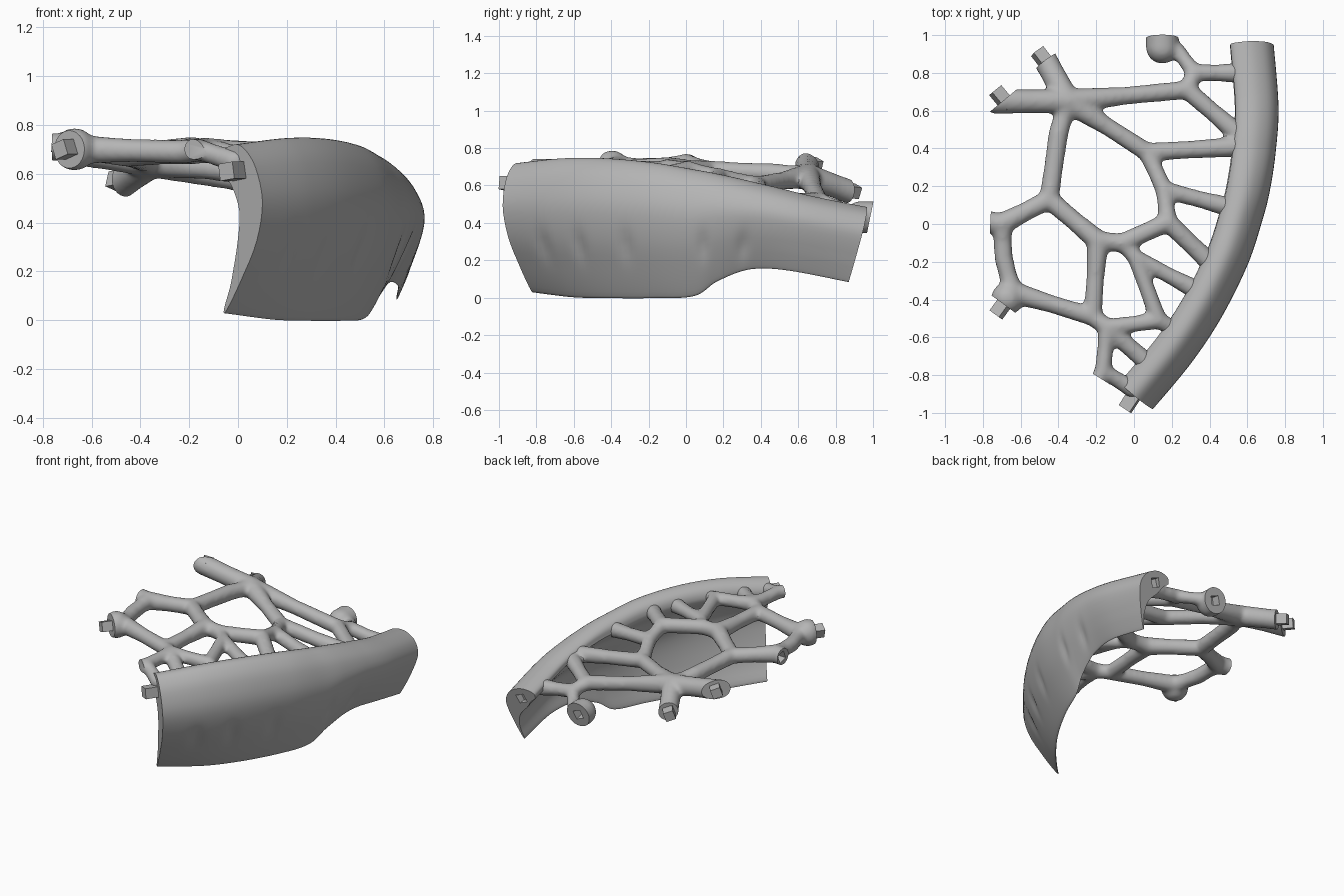
import bpy, bmesh, math
from mathutils import Vector, Matrix

cube = bpy.data.objects.get("Cube")
if cube:
    bpy.data.objects.remove(cube, do_unlink=True)

grey = bpy.data.materials.new("matte grey")
grey.use_nodes = True
grey.diffuse_color = (0.46, 0.46, 0.46, 1)
grey.node_tree.nodes["Principled BSDF"].inputs["Base Color"].default_value = (0.46, 0.46, 0.46, 1)


def finish(bm, name):
    bmesh.ops.recalc_face_normals(bm, faces=bm.faces)
    me = bpy.data.meshes.new(name)
    bm.to_mesh(me)
    bm.free()
    me.materials.append(grey)
    ob = bpy.data.objects.new(name, me)
    bpy.context.collection.objects.link(ob)
    return ob


def select(ob):
    bpy.ops.object.select_all(action='DESELECT')
    ob.select_set(True)
    bpy.context.view_layer.objects.active = ob


def apply(ob, kind, **settings):
    mod = ob.modifiers.new(kind.lower(), kind)
    for key, value in settings.items():
        setattr(mod, key, value)
    select(ob)
    bpy.ops.object.modifier_apply(modifier=mod.name)


def smooth(ob):
    select(ob)
    bpy.ops.object.shade_smooth_by_angle(angle=math.radians(35))


def block(name, center, axis, width, length, roll=0.35):
    """Square bar whose long side follows axis."""
    turn = Vector(axis).to_track_quat('Z', 'Y').to_matrix().to_4x4()
    bm = bmesh.new()
    bmesh.ops.create_cube(bm, size=1, matrix=Matrix.Translation(center) @ turn
                          @ Matrix.Rotation(roll, 4, 'Z')
                          @ Matrix.Diagonal((width, width, length, 1)))
    return finish(bm, name)


def cut(ob, center, axis, width, length, roll=0.35):
    cutter = block("cutter", center, axis, width, length, roll)
    cutter.hide_render = True
    apply(ob, 'BOOLEAN', object=cutter, operation='DIFFERENCE', solver='EXACT')
    bpy.data.objects.remove(cutter, do_unlink=True)


def spline(points, s, closed=False):
    """Catmull-Rom point at s in 0..1."""
    n = len(points)
    f = s * (n if closed else n - 1)
    i = int(f) if closed else min(int(f), n - 2)
    t = f - i
    pick = lambda k: Vector(points[k % n] if closed else points[max(0, min(n - 1, k))])
    a, b, c, d = (pick(i + k) for k in (-1, 0, 1, 2))
    return 0.5 * (2 * b + (c - a) * t + (2 * a - 5 * b + 4 * c - d) * t * t
                  + (3 * b - a - 3 * c + d) * t ** 3)


# Curved shell: stations hold outer x, outer y, top z, bottom z
stations = [(0.10, -0.98, 0.72, 0.04), (0.30, -0.74, 0.745, 0.015), (0.46, -0.50, 0.745, 0.01),
            (0.60, -0.22, 0.72, 0.01), (0.68, 0.02, 0.68, 0.02), (0.72, 0.18, 0.65, 0.10),
            (0.75, 0.38, 0.605, 0.16), (0.765, 0.62, 0.55, 0.15), (0.74, 0.945, 0.485, 0.09)]
# Cross-section: inward distance, fraction of height
section = [(0.165, 0), (0.10, 0.18), (0.03, 0.42), (0, 0.66), (0.03, 0.86), (0.085, 0.97),
           (0.14, 1), (0.20, 0.96), (0.215, 0.87), (0.15, 0.75), (0.11, 0.6),
           (0.115, 0.42), (0.14, 0.18), (0.175, 0.01)]
dents = (-0.80, -0.60, -0.34, 0.09, 0.32)
LONG, ROUND = 90, 56
bm = bmesh.new()
rings = []
for i in range(LONG + 1):
    u = i / LONG
    x, y, top, low = spline(stations, u)
    ahead = spline(stations, min(1, u + 0.01)) - spline(stations, max(0, u - 0.01))
    along = Vector((ahead[0], ahead[1], 0)).normalized()
    inward = Vector((-along.y, along.x, 0))
    curl = 1.27 - 0.72 * u  # lower edge tucks in more at the front
    ring = []
    for j in range(ROUND):
        d, t = spline(section, j / ROUND, True)
        z = low + t * (top - low)
        d *= 1 + 0.12 * u * t + (curl - 1) * max(0, min(1, 1.3 * (1 - t)))
        if 0 < j < ROUND * 0.3:  # shallow finger dents
            d += sum(0.014 * math.exp(-((y - c) / 0.035) ** 2 - ((z - 0.28) / 0.07) ** 2) for c in dents)
        elif j > ROUND * 0.57:  # inside of the rim thickens towards the back
            d += 0.055 * min(1, 1.4 * u) * math.exp(-((t - 0.66) / 0.16) ** 2)
        p = Vector((x, y, z)) + inward * d + along * (0.13 * u - 0.03) * (t - 0.66)
        ring.append(bm.verts.new(p))
    rings.append(ring)
for a, b in zip(rings, rings[1:]):
    for j in range(ROUND):
        k = (j + 1) % ROUND
        bm.faces.new((a[j], a[k], b[k], b[j]))
bm.faces.new(rings[0])
bm.faces.new(rings[-1])
shell = finish(bm, "curved_shell")
cut(shell, (0.62, 0.97, 0.40), (0.14, 0.97, -0.2), 0.06, 0.12)
smooth(shell)
block("shell_peg", (-0.015, -0.93, 0.61), (-0.55, -0.83, 0), 0.07, 0.12, 0.15)

# Branching web: nodes hold position and radius
nodes = {
    "hub": (-0.35, 0.65, 0.65, 0.067), "hub_low": (-0.40, 0.48, 0.665, 0.053),
    "waist": (-0.45, 0.13, 0.68, 0.053), "elbow": (-0.70, 0.00, 0.71, 0.06),
    "elbow_end": (-0.82, 0.02, 0.71, 0.068), "elbow_low": (-0.69, -0.18, 0.70, 0.05),
    "ball": (-0.645, -0.36, 0.70, 0.06), "corner": (-0.22, -0.49, 0.69, 0.05),
    "mid": (-0.19, -0.09, 0.695, 0.058), "inner": (-0.06, -0.10, 0.69, 0.052),
    "split": (0.01, -0.18, 0.69, 0.045),
    "fork": (0.18, 0.01, 0.68, 0.052), "rise": (0.16, 0.18, 0.645, 0.047),
    "bend": (0.07, 0.38, 0.60, 0.05), "far": (0.28, 0.71, 0.515, 0.05),
    "far_up": (0.32, 0.80, 0.48, 0.047), "cup_neck": (0.23, 0.92, 0.44, 0.042),
    "cup": (0.16, 0.94, 0.43, 0.06),
    "front": (-0.14, -0.55, 0.70, 0.05), "front_side": (0.13, -0.51, 0.685, 0.046),
    "front_end": (-0.21, -0.86, 0.70, 0.05), "front_in": (-0.165, -0.78, 0.70, 0.045),
    "left_end": (-0.73, 0.65, 0.71, 0.068), "back_end": (-0.52, 0.96, 0.535, 0.068),
    "rim_a": (0.56, 0.80, 0.445, 0.056), "rim_b": (0.56, 0.47, 0.515, 0.056),
    "rim_c": (0.56, 0.41, 0.53, 0.056), "rim_d": (0.54, 0.08, 0.59, 0.056),
    "rim_e": (0.44, -0.24, 0.63, 0.056), "rim_f": (0.37, -0.37, 0.64, 0.056),
    "rim_g": (0.24, -0.57, 0.645, 0.056), "rim_h": (0.10, -0.76, 0.645, 0.054),
    "rim_i": (-0.01, -0.87, 0.65, 0.05),
}
chains = ["left_end hub hub_low waist elbow elbow_end", "back_end hub far rim_b", "hub bend rim_c",
          "far far_up rim_a", "far_up cup_neck cup", "elbow elbow_low ball corner mid waist",
          "corner front front_side rim_g", "front front_in front_end", "front rim_h",
          "front_in rim_i", "mid inner fork rise bend", "fork rim_e", "rise rim_d",
          "inner split rim_f", "split front_side"]
bm = bmesh.new()


def limb(a, b, ra, rb):
    axis = b - a
    bmesh.ops.create_cone(bm, cap_ends=True, segments=20, radius1=ra, radius2=rb, depth=axis.length,
                          matrix=Matrix.Translation((a + b) / 2) @ axis.to_track_quat('Z', 'Y').to_matrix().to_4x4())


def ball(center, radius):
    bmesh.ops.create_uvsphere(bm, u_segments=20, v_segments=12, radius=radius,
                              matrix=Matrix.Translation(center))


for x, y, z, r in nodes.values():
    ball((x, y, z), r)
for chain in chains:
    names = chain.split()
    for m, n in zip(names, names[1:]):
        a, b = Vector(nodes[m][:3]), Vector(nodes[n][:3])
        ra, rb = nodes[m][3], nodes[n][3]
        thin = min(ra, rb) * 0.95
        limb(a, a.lerp(b, 0.5), ra, thin)
        limb(a.lerp(b, 0.5), b, thin, rb)
ball((-0.67, -0.395, 0.70), 0.088)
ball((0.15, 0.935, 0.43), 0.088)
limb(Vector((0.15, 0.94, 0.43)), Vector((0.15, 1.04, 0.43)), 0.087, 0.087)
web = finish(bm, "branching_web")
apply(web, 'REMESH', mode='VOXEL', voxel_size=0.013)
apply(web, 'SMOOTH', factor=0.5, iterations=10)

# Flat connector ends: name, position, outward axis, has a peg, has a socket
ends = [("ball", (-0.69, -0.425, 0.70), (-0.59, -0.81, 0), True, False),
        ("left", (-0.69, 0.655, 0.71), (-0.64, 0.77, 0), True, False),
        ("back", (-0.47, 0.86, 0.575), (-0.6, 0.78, -0.1), True, False),
        ("elbow", (-0.76, 0.02, 0.71), (-1, 0.05, 0), False, True),
        ("cup", (0.15, 0.985, 0.43), (0, 0.98, -0.2), False, True),
        ("front", (-0.19, -0.81, 0.70), (-0.53, -0.85, 0), False, False)]
for name, pos, axis, peg, socket in ends:
    p, n = Vector(pos), Vector(axis).normalized()
    cut(web, p + n * 0.12, n, 0.25, 0.24, 0)
    if socket:
        cut(web, p, n, 0.06, 0.12)
    if peg:
        block(name + "_peg", p + n * 0.01, n, 0.065, 0.12)
smooth(web)
